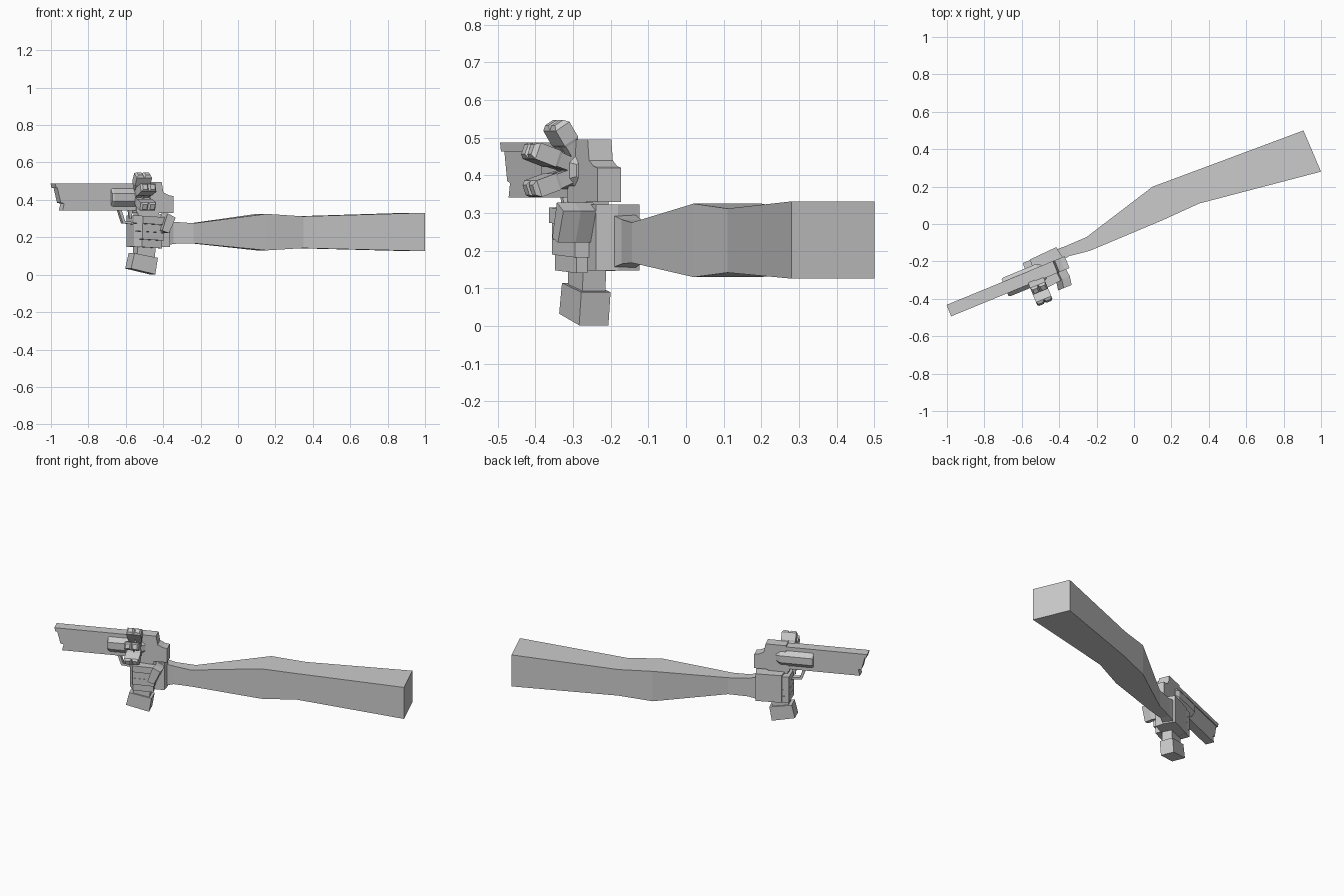
import bpy, math
from mathutils import Vector, Matrix

if "Cube" in bpy.data.objects:
    bpy.data.objects.remove(bpy.data.objects["Cube"])

# Frame of the gripped tool: s runs back from the muzzle, t sideways, z up
ANG = math.radians(22.3)
TOOL = Matrix.Translation((-0.99, -0.463, 0)) @ Matrix.Rotation(ANG, 4, 'Z')


def mesh_object(name, verts, faces):
    me = bpy.data.meshes.new(name)
    me.from_pydata([tuple(v) for v in verts], [], faces)
    ob = bpy.data.objects.new(name, me)
    bpy.context.collection.objects.link(ob)
    # consistent outward normals
    import bmesh
    bm = bmesh.new()
    bm.from_mesh(me)
    bmesh.ops.recalc_face_normals(bm, faces=bm.faces)
    bm.to_mesh(me)
    bm.free()
    return ob


def loft(name, rings):
    n = len(rings[0])
    faces = [list(range(n)), [len(rings) * n - n + i for i in range(n)]]
    for k in range(len(rings) - 1):
        for i in range(n):
            j = (i + 1) % n
            faces.append([k*n + i, k*n + j, k*n + n + j, k*n + n + i])
    return mesh_object(name, [v for r in rings for v in r], faces)


def side_prism(name, pts, t0, t1):
    """Side profile (s, z) extruded across t."""
    return loft(name, [[TOOL @ Vector((s, t, z)) for s, z in pts] for t in (t0, t1)])


def plan_prism(name, pts, z0, z1, slope=0.0):
    """Plan profile (s, t) extruded up, optionally sloping along s."""
    return loft(name, [[TOOL @ Vector((s, t, z + slope * (s - 0.5))) for s, t in pts]
                       for z in (z0, z1)])


# Arm: square rings from the wrist to the shoulder end
arm = [((-0.41, -0.135), (-0.385, -0.195), 0.155, 0.295),
       ((-0.366, -0.118), (-0.345, -0.171), 0.165, 0.283),
       ((-0.254, -0.07), (-0.238, -0.144), 0.168, 0.275),
       ((0.10, 0.20), (0.152, 0.02), 0.13, 0.325),
       ((0.297, 0.273), (0.35, 0.11), 0.142, 0.312),
       ((0.906, 0.50), (1.0, 0.28), 0.126, 0.331)]
loft("arm", [[(*a, z0), (*b, z0), (*b, z1), (*a, z1)] for a, b, z0, z1 in arm])

# Barrel with top rib and under lug
side_prism("barrel_rib", [(0, .487), (.006, .463), (.52, .463), (.52, .487)], -.033, .033)
side_prism("barrel", [(.015, .465), (.035, .385), (.055, .38), (.045, .342),
                      (.52, .342), (.52, .465)], -.027, .027)

# Frame behind the cylinder
side_prism("frame", [(.49, .495), (.615, .495), (.625, .44), (.655, .425),
                     (.683, .42), (.683, .33), (.47, .33), (.47, .36), (.49, .38)],
           -.034, .034)

# Eight sided cylinder with tapered rear
rings = []
for s, r in ((.325, .053), (.335, .058), (.525, .058), (.55, .042)):
    rings.append([TOOL @ Vector((s, r * math.cos((i + .5) * math.pi / 4),
                                 .413 + r * math.sin((i + .5) * math.pi / 4)))
                  for i in range(8)])
loft("cylinder", rings)

# Three radiating twin prongs on the near side
for k, (deg, tip) in enumerate(((122, .15), (160, .165), (199, .16))):
    a = math.radians(deg)
    d, w = Vector((0, math.cos(a), math.sin(a))), Vector((0, -math.sin(a), math.cos(a)))
    for m, side in enumerate((-1, 1)):
        c = Vector((.492 + side * .022, 0, .413))
        rr = []
        for r, hs, hw in ((.04, .014, .018), (.085, .02, .02), (.092, .022, .023),
                          (tip - .012, .022, .023), (tip, .013, .014)):
            rr.append([TOOL @ (c + d * r + Vector((p * hs, 0, 0)) + w * (q * hw))
                       for p, q in ((-1, -1), (1, -1), (1, 1), (-1, 1))])
        loft(f"prong_{k}_{m}", rr)

# Trigger guard strip and trigger
side_prism("trigger_guard", [(.375, .345), (.40, .275), (.47, .268), (.47, .28),
                             (.412, .287), (.392, .345)], -.014, .014)
side_prism("trigger", [(.435, .345), (.44, .30), (.45, .30), (.46, .345)], -.008, .008)

# Handle: neck and flared foot
side_prism("handle_neck", [(.475, .10), (.575, .085), (.60, .335), (.48, .335)], -.033, .033)
side_prism("handle_foot", [(.435, .033), (.575, .002), (.59, .09), (.455, .115)], -.042, .042)

# Palm
plan_prism("palm", [(.50, .03), (.505, .088), (.66, .096), (.672, .03),
                    (.665, -.03), (.59, -.03), (.585, .03)], .147, .323)

# Four fingers wrapping round the handle
for i in range(4):
    z = .147 + i * .042
    e = .004 * (i % 2) + .004 * i
    plan_prism(f"finger_{i}", [(.462, .085), (.458, -.03), (.485, -.075 - e),
                               (.605 + e, -.062 - e), (.605 + e, -.03),
                               (.495, -.03), (.495, .03), (.52, .085)],
               z, z + .041, -.06)

# Thumb
loft("thumb", [[TOOL @ Vector((s + ds, t, z)) for s, z in
                ((.59, .235), (.63, .222), (.668, .305), (.622, .328))]
               for t, ds in ((-.02, -.005), (-.075, 0), (-.122, -.008))])
